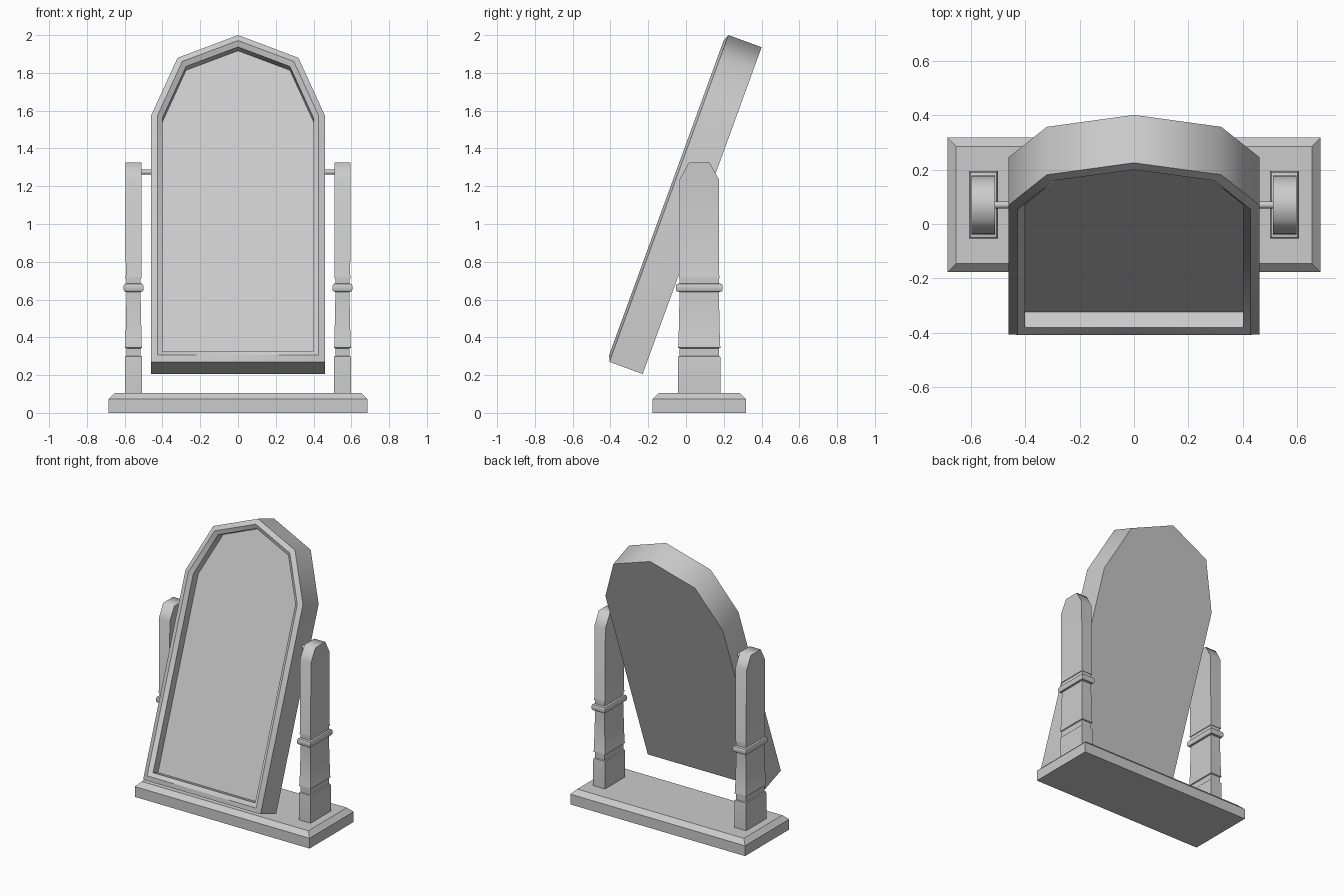
import bpy, bmesh
from math import radians, pi
from mathutils import Vector

if "Cube" in bpy.data.objects:
    bpy.data.objects.remove(bpy.data.objects["Cube"])


def loft(name, loops, cap_start=True, cap_end=True, angle=50):
    """Skin a list of equal-length vertex loops into one object."""
    bm = bmesh.new()
    rings = [[bm.verts.new(p) for p in loop] for loop in loops]
    n = len(rings[0])
    for a, b in zip(rings, rings[1:]):
        for i in range(n):
            j = (i + 1) % n
            bm.faces.new((a[i], a[j], b[j], b[i]))
    if cap_start:
        bm.faces.new(rings[0][::-1])
    if cap_end:
        bm.faces.new(rings[-1])
    bmesh.ops.recalc_face_normals(bm, faces=bm.faces)
    me = bpy.data.meshes.new(name)
    bm.to_mesh(me)
    bm.free()
    ob = bpy.data.objects.new(name, me)
    bpy.context.collection.objects.link(ob)
    bpy.ops.object.select_all(action='DESELECT')
    ob.select_set(True)
    bpy.context.view_layer.objects.active = ob
    bpy.ops.object.shade_smooth_by_angle(angle=radians(angle))
    return ob


def rect(cx, cy, hx, hy, z):
    return [(cx - hx, cy - hy, z), (cx + hx, cy - hy, z),
            (cx + hx, cy + hy, z), (cx - hx, cy + hy, z)]


def inset(pts, d):
    """Mitred inset of a counter-clockwise outline."""
    out = []
    for i, p in enumerate(pts):
        e1 = (p - pts[i - 1]).normalized()
        e2 = (pts[(i + 1) % len(pts)] - p).normalized()
        n1, n2 = Vector((-e1.y, e1.x)), Vector((-e2.y, e2.x))
        out.append(p + (n1 + n2) * d / (1 + n1.dot(n2)))
    return out


# Base with chamfered top edge
CY = 0.07
loft("base", [rect(0, CY, 0.685, 0.247, 0), rect(0, CY, 0.685, 0.247, 0.073),
              rect(0, CY, 0.653, 0.215, 0.105)], angle=30)

# Posts: (half x, half y, z) levels for the turned-look lower part and collar
lower = [(.046, .113, .10), (.046, .113, .288), (.044, .111, .298),
         (.038, .105, .302), (.038, .105, .342), (.045, .112, .345),
         (.045, .112, .353), (.043, .110, .358), (.037, .104, .64),
         (.048, .119, .643), (.053, .124, .652), (.053, .124, .672),
         (.048, .119, .682), (.038, .105, .686), (.038, .105, .712)]
# Upper slab with chamfered, smooth-shaded head
upper = [(.043, .108, .712), (.043, .108, .722), (.041, .106, .728),
         (.043, .105, 1.235), (.043, .055, 1.325)]
for side, s in (("left", -1), ("right", 1)):
    px = s * 0.553
    loft(side + "_post_lower", [rect(px, CY, *lv) for lv in lower], angle=30)
    loft(side + "_post_upper", [rect(px, CY, *lv) for lv in upper], angle=62)

    # Pivot pin between post and mirror
    bpy.ops.mesh.primitive_cylinder_add(vertices=16, radius=0.013, depth=0.10,
                                        location=(s * 0.48, CY, 1.275),
                                        rotation=(0, pi / 2, 0))
    pin = bpy.context.object
    pin.name = side + "_pivot_pin"
    bpy.ops.object.shade_smooth_by_angle(angle=radians(40))

# Mirror frame: arched outline in its own plane, lofted through the moulding
half = [(0.46, 0), (0.46, 1.388), (0.32, 1.713)]
outline = [Vector(p) for p in half + [(0, 1.841)] +
           [(-x, v) for x, v in reversed(half)]]


def ring(d, w):
    return [(p.x, w, p.y) for p in inset(outline, d)]


frame = loft("mirror_frame", [ring(d, w) for d, w in
             ((0, .187), (0, 0), (.033, -.014), (.060, .005), (.060, .065))],
             cap_end=False)
# The recess opens to the front, so check the back faces outward
back = min(frame.data.polygons, key=lambda p: -p.center.y)
if back.normal.y < 0:
    frame.data.flip_normals()

# Mirror glass at the bottom of the recess
glass = loft("mirror_glass", [ring(.060, .065)], cap_start=False)
if glass.data.polygons[0].normal.y > 0:
    glass.data.flip_normals()

# Tilt both backwards
for ob in (frame, glass):
    ob.location = (0, -0.405, 0.27)
    ob.rotation_euler = (radians(-20), 0, 0)
